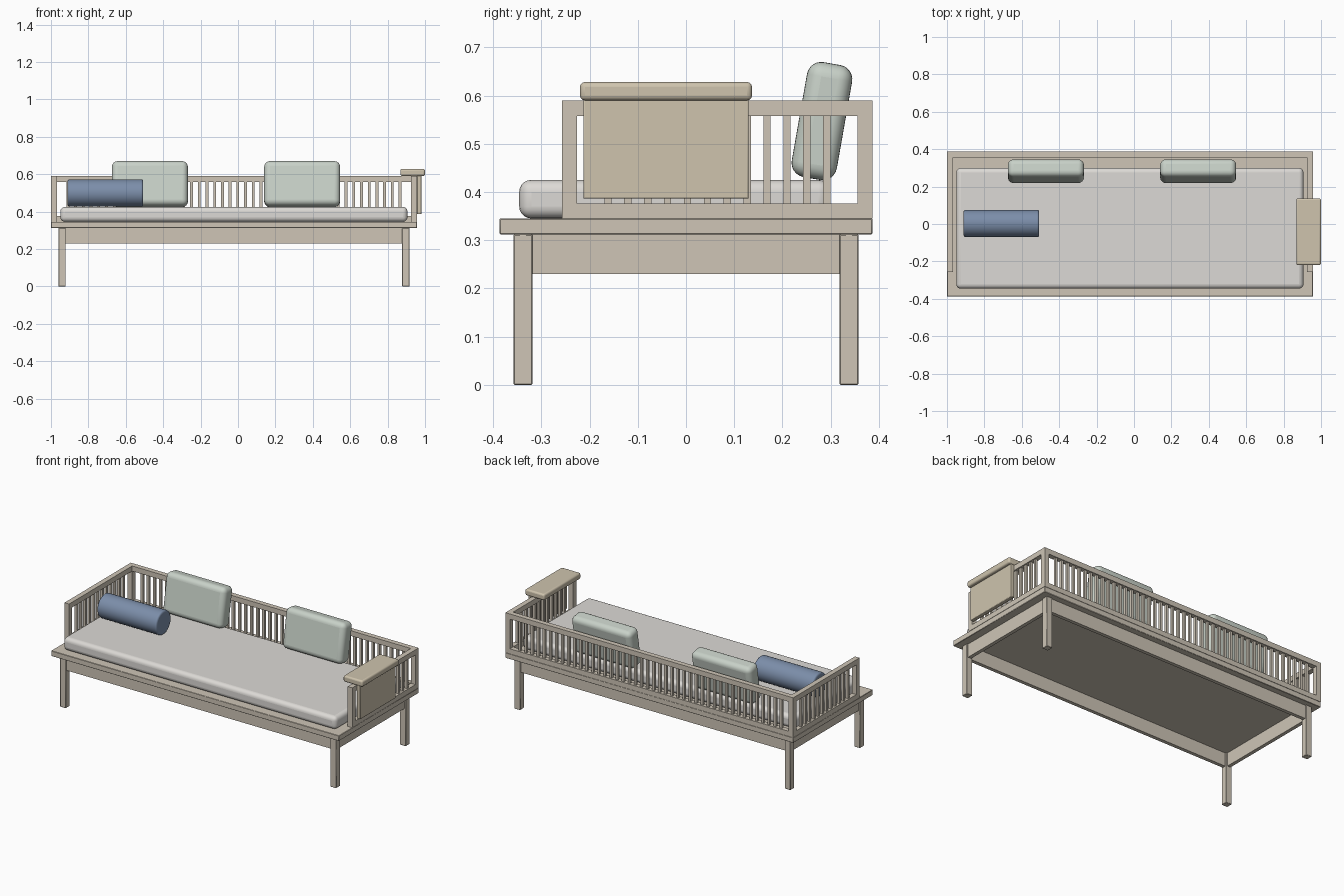
import bpy, bmesh, math
from mathutils import Matrix, Vector

if "Cube" in bpy.data.objects:
    bpy.data.objects.remove(bpy.data.objects["Cube"])

CX = -0.0215  # the bed frame sits left of centre because the arm tray overhangs


def material(name, rgb):
    m = bpy.data.materials.new(name)
    m.diffuse_color = (*rgb, 1)
    m.use_nodes = True
    m.node_tree.nodes["Principled BSDF"].inputs["Base Color"].default_value = m.diffuse_color
    return m


WOOD = material("pale_wood", (0.62, 0.56, 0.47))
TRAY = material("tray_wood", (0.62, 0.55, 0.42))
LINEN = material("linen", (0.72, 0.70, 0.67))
SAGE = material("sage", (0.58, 0.64, 0.58))
BLUE = material("blue", (0.20, 0.27, 0.40))


def add_box(bm, x, y, z):
    c = Vector(((x[0] + x[1]) / 2, (y[0] + y[1]) / 2, (z[0] + z[1]) / 2))
    s = (x[1] - x[0], y[1] - y[0], z[1] - z[0], 1)
    bmesh.ops.create_cube(bm, size=1, matrix=Matrix.Translation(c) @ Matrix.Diagonal(s))


def finish(name, bm, mat, bevel=0, segments=1):
    me = bpy.data.meshes.new(name)
    bm.to_mesh(me)
    bm.free()
    ob = bpy.data.objects.new(name, me)
    bpy.context.collection.objects.link(ob)
    me.materials.append(mat)
    if bevel:
        b = ob.modifiers.new("bevel", "BEVEL")
        b.width, b.segments, b.limit_method = bevel, segments, "ANGLE"
        bpy.ops.object.select_all(action="DESELECT")
        ob.select_set(True)
        bpy.context.view_layer.objects.active = ob
        bpy.ops.object.shade_smooth_by_angle(angle=math.radians(35))
    return ob


def boxes(name, items, mat, bevel=0, segments=1):
    bm = bmesh.new()
    for it in items:
        add_box(bm, *it)
    return finish(name, bm, mat, bevel, segments)


def spread(a, b, n):
    return [a + (b - a) * i / (n - 1) for i in range(n)]


# platform
boxes("platform", [((-1, 0.957), (-0.387, 0.387), (0.312, 0.345))], WOOD, 0.002)

# legs and aprons
for sx, side in ((-1, "left"), (1, "right")):
    lx = CX + sx * 0.919
    for sy, end in ((-1, "front"), (1, "back")):
        ly = sy * 0.338
        boxes(f"{end}_{side}_leg", [((lx - 0.0195, lx + 0.0195), (ly - 0.0195, ly + 0.0195), (0, 0.312))], WOOD, 0.002)
    boxes(f"{side}_apron", [((lx - 0.011, lx + 0.011), (-0.319, 0.319), (0.23, 0.312))], WOOD)
for sy, end in ((-1, "front"), (1, "back")):
    y = sy * 0.338
    boxes(f"{end}_apron", [((CX - 0.9, CX + 0.9), (y - 0.011, y + 0.011), (0.23, 0.312))], WOOD)

# rails, posts and slats of the two side guards
LOW, HIGH, MID = (0.345, 0.376), (0.558, 0.59), (0.376, 0.558)
for side, x in (("left", (-1, -0.969)), ("right", (0.926, 0.957))):
    xm = sum(x) / 2
    boxes(f"{side}_front_post", [(x, (-0.257, -0.226), (0.345, 0.59))], WOOD)
    boxes(f"{side}_back_post", [(x, (0.356, 0.387), (0.345, 0.59))], WOOD)
    boxes(f"{side}_rails", [(x, (-0.226, 0.356), z) for z in (LOW, HIGH)], WOOD)
    boxes(f"{side}_slats", [((xm - 0.0075, xm + 0.0075), (y - 0.0075, y + 0.0075), MID)
                            for y in spread(-0.162, 0.292, 12)], WOOD)

# back guard
boxes("back_rails", [((-0.969, 0.926), (0.356, 0.387), z) for z in (LOW, HIGH)], WOOD)
boxes("back_slats", [((x - 0.0075, x + 0.0075), (0.364, 0.379), MID)
                     for x in spread(CX - 0.888, CX + 0.888, 44)], WOOD)

# mattress
boxes("mattress", [((-0.95, 0.906), (-0.346, 0.30), (0.345, 0.425))], LINEN, 0.025, 5)

# tray hung over the right arm
boxes("arm_tray_top", [((0.868, 1.0), (-0.22, 0.137), (0.59, 0.628))], TRAY, 0.01, 3)
boxes("arm_tray_panel", [((0.957, 0.981), (-0.213, 0.13), (0.386, 0.592))], TRAY, 0.003, 2)

# back cushions leaning on the guard
for name, x in (("left_cushion", -0.471), ("right_cushion", 0.343)):
    ob = boxes(name, [((-0.203, 0.203), (-0.0475, 0.0475), (-0.121, 0.121))], SAGE, 0.03, 6)
    ob.location = (x, 0.282, 0.547)
    ob.rotation_euler.x = math.radians(-10)

# bolster
bm = bmesh.new()
bmesh.ops.create_cone(bm, cap_ends=True, segments=48, radius1=0.073, radius2=0.073, depth=0.404,
                      matrix=Matrix.Translation((-0.709, 0.003, 0.499)) @ Matrix.Rotation(math.pi / 2, 4, "Y"))
finish("bolster", bm, BLUE, 0.01, 3)
